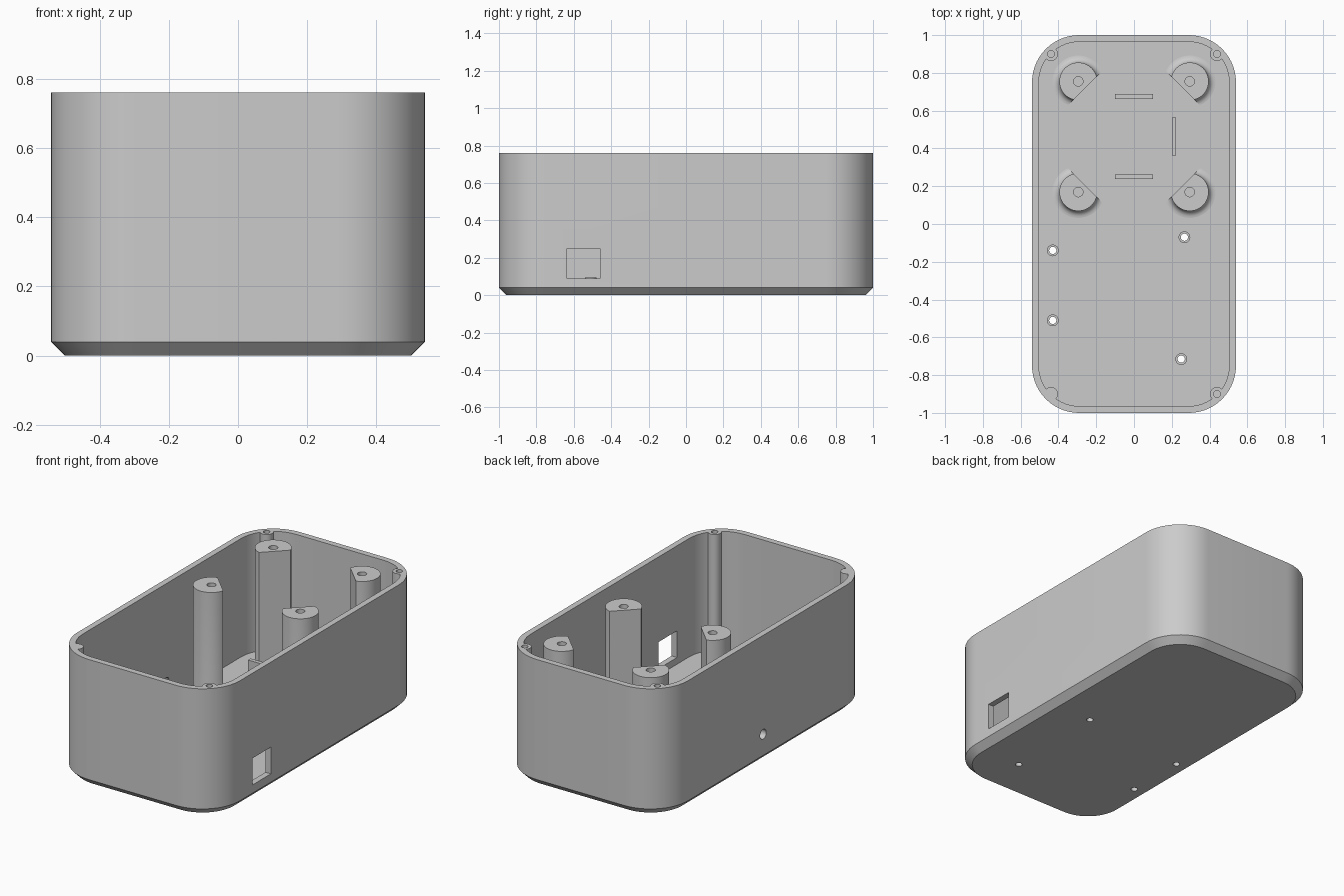
import bpy, bmesh, math
from mathutils import Vector

if "Cube" in bpy.data.objects:
    bpy.data.objects.remove(bpy.data.objects["Cube"])

W, L, H = 0.54, 1.0, 0.76      # half width, half length, height
R, WALL, FLOOR = 0.25, 0.036, 0.05

grey = bpy.data.materials.new("plain grey plastic")
grey.diffuse_color = (0.6, 0.6, 0.6, 1)
grey.use_nodes = True
grey.node_tree.nodes["Principled BSDF"].inputs["Base Color"].default_value = grey.diffuse_color


def make(name, bm):
    bmesh.ops.recalc_face_normals(bm, faces=bm.faces)
    me = bpy.data.meshes.new(name)
    bm.to_mesh(me)
    bm.free()
    ob = bpy.data.objects.new(name, me)
    bpy.context.collection.objects.link(ob)
    me.materials.append(grey)
    return ob


def smooth(ob):
    bpy.ops.object.select_all(action='DESELECT')
    ob.select_set(True)
    bpy.context.view_layer.objects.active = ob
    bpy.ops.object.shade_smooth_by_angle(angle=math.radians(30))


def boolean(target, tool, op):
    bpy.context.view_layer.objects.active = target
    mod = target.modifiers.new("bool", 'BOOLEAN')
    mod.operation, mod.solver, mod.object = op, 'EXACT', tool
    bpy.ops.object.modifier_apply(modifier=mod.name)
    bpy.data.objects.remove(tool)


def box(name, lo, hi):
    bm = bmesh.new()
    bmesh.ops.create_cube(bm, size=1)
    for v in bm.verts:
        v.co = [(a + b) / 2 + c * (b - a) for a, b, c in zip(lo, hi, v.co)]
    return make(name, bm)


def lathe_mesh(profile, x, y, seg):
    """Revolve (radius, z) points; points of radius 0 become poles."""
    bm = bmesh.new()
    rings = []
    for r, z in profile:
        if r == 0:
            rings.append([bm.verts.new((x, y, z))] * seg)
        else:
            rings.append([bm.verts.new((x + r * math.cos(2 * math.pi * i / seg),
                                        y + r * math.sin(2 * math.pi * i / seg), z))
                          for i in range(seg)])
    for a, b in zip(rings, rings[1:] + rings[:1]):
        for i in range(seg):
            j = (i + 1) % seg
            vs = list(dict.fromkeys((a[i], a[j], b[j], b[i])))
            if len(vs) > 2:
                bm.faces.new(vs)
    return bm


def cylinder(name, r, z0, z1, x, y, seg=32):
    return make(name, lathe_mesh([(0, z0), (r, z0), (r, z1), (0, z1)], x, y, seg))


def outline(inset, n=14):
    """Rounded rectangle, inset from the outer wall."""
    r = R - inset
    pts = []
    for k, (sx, sy) in enumerate([(1, 1), (-1, 1), (-1, -1), (1, -1)]):
        for i in range(n + 1):
            a = math.pi / 2 * (k + i / n)
            pts.append((sx * (W - R) + r * math.cos(a), sy * (L - R) + r * math.sin(a)))
    return pts


# Open box with chamfered bottom edge
bm = bmesh.new()
rings = [[bm.verts.new((x, y, z)) for x, y in outline(d)]
         for d, z in [(0.04, 0), (0, 0.04), (0, H), (WALL, H), (WALL, FLOOR)]]
for a, b in zip(rings, rings[1:]):
    for i in range(len(a)):
        j = (i + 1) % len(a)
        bm.faces.new((a[i], a[j], b[j], b[i]))
bm.faces.new(rings[0])
bm.faces.new(rings[-1])
case = make("case_shell", bm)

# Lid screw posts in the corners, with blind holes
corners = [(sx * 0.44, sy * 0.9) for sx in (1, -1) for sy in (1, -1)]
for x, y in corners:
    boolean(case, cylinder("post", 0.037, 0.04, H, x, y), 'UNION')
for x, y in corners:
    boolean(case, cylinder("post_cut", 0.018, 0.46, H + 0.1, x, y, 24), 'DIFFERENCE')

# Side window on the right, round cable hole on the left
boolean(case, box("window_cut", (0.45, -0.635, 0.09), (0.6, -0.46, 0.25)), 'DIFFERENCE')
bm = lathe_mesh([(0, -0.1), (0.029, -0.1), (0.029, 0.1), (0, 0.1)], 0, 0, 32)
for v in bm.verts:
    v.co = Vector((-0.52 + v.co.z, 0.04 + v.co.x, 0.167 + v.co.y))
boolean(case, make("cable_cut", bm), 'DIFFERENCE')

# Board standoffs with screw holes through the floor
for x, y in [(-0.43, -0.14), (0.267, -0.07), (-0.43, -0.51), (0.25, -0.715)]:
    boolean(case, cylinder("floor_cut", 0.019, -0.1, 0.2, x, y, 24), 'DIFFERENCE')
    smooth(make("standoff", lathe_mesh([(0.019, 0.04), (0.031, 0.04), (0.031, 0.095),
                                        (0.019, 0.095)], x, y, 24)))
smooth(case)

# Tall pillars with a filleted foot, cut flat towards the middle of the group
F = 0.037
foot = [(0.1 + F - F * math.cos(t), FLOOR + F - F * math.sin(t))
        for t in [math.pi / 2 * i / 6 for i in range(7)]]
profile = ([(0, 0.46), (0.025, 0.46), (0.025, H), (0.1, H)] + foot +
           [(0.1 + F, 0.04), (0, 0.04)])
for sx in (1, -1):
    for sy in (1, -1):
        x, y = sx * 0.295, 0.462 + sy * 0.293
        bm = lathe_mesh(profile, x, y, 48)
        inward = Vector((-sx, -sy, 0)).normalized()
        cut = bmesh.ops.bisect_plane(bm, geom=bm.verts[:] + bm.edges[:] + bm.faces[:],
                                     plane_co=Vector((x, y, 0)) + inward * 0.05,
                                     plane_no=inward, clear_outer=True)["geom_cut"]
        bmesh.ops.holes_fill(bm, edges=[e for e in cut if isinstance(e, bmesh.types.BMEdge)],
                             sides=0)
        smooth(make("pillar", bm))

# Upright locating ribs between the pillars
RIB = 0.335
box("rib_back", (-0.1, 0.663, 0.04), (0.1, 0.688, RIB))
box("rib_front", (-0.1, 0.238, 0.04), (0.1, 0.262, RIB))
box("rib_side", (0.2, 0.363, 0.04), (0.222, 0.563, RIB))
